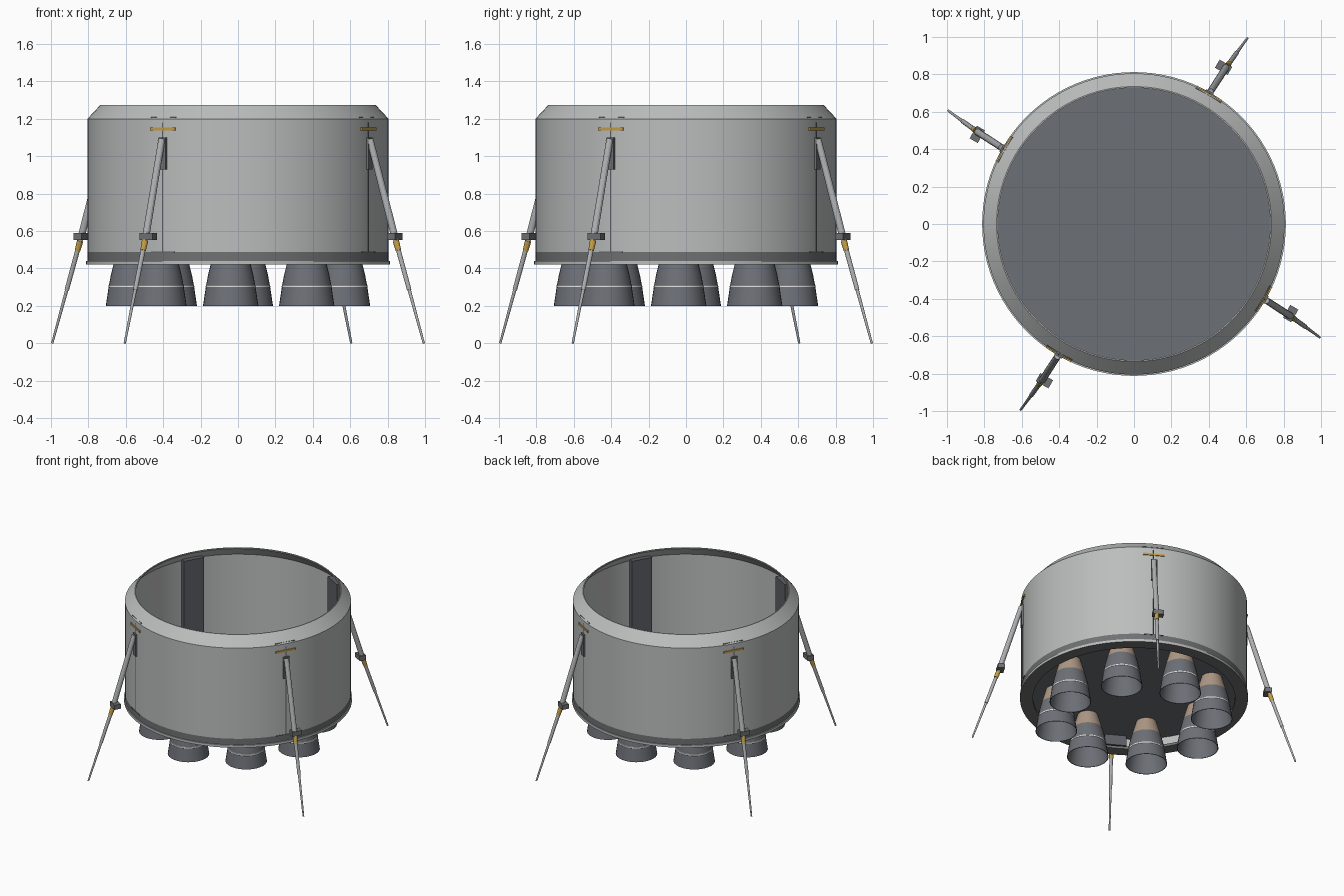
import bpy, bmesh, math
from mathutils import Vector, Matrix

if "Cube" in bpy.data.objects:
    bpy.data.objects.remove(bpy.data.objects["Cube"])


def material(name, rgb):
    m = bpy.data.materials.new(name)
    m.diffuse_color = (*rgb, 1)
    m.use_nodes = True
    m.node_tree.nodes["Principled BSDF"].inputs["Base Color"].default_value = m.diffuse_color
    return m


SKIN = material("light grey skin", (0.50, 0.51, 0.51))
STEEL = material("engine grey", (0.15, 0.16, 0.18))
BAND = material("band grey", (0.16, 0.165, 0.17))
BAY = material("bay dark grey", (0.11, 0.115, 0.13))
TAN = material("throat tan", (0.42, 0.31, 0.23))
GOLD = material("gold", (0.55, 0.34, 0.06))
WHITE = material("stripe white", (0.75, 0.75, 0.75))
STRUT = material("strut grey", (0.42, 0.43, 0.44))


def finish(name, bm, mats, smooth=True):
    me = bpy.data.meshes.new(name)
    bm.to_mesh(me)
    bm.free()
    for m in mats:
        me.materials.append(m)
    ob = bpy.data.objects.new(name, me)
    bpy.context.collection.objects.link(ob)
    if smooth:
        bpy.context.view_layer.objects.active = ob
        ob.select_set(True)
        bpy.ops.object.shade_smooth_by_angle(angle=math.radians(25))
        ob.select_set(False)
    return ob


def lathe(name, profile, mats, pick=lambda i: 0, sides=64, at=(0, 0, 0), closed=False):
    """Spin (radius, height) points around z; pick gives the material of each band."""
    bm = bmesh.new()
    rings = []
    for r, z in profile:
        if r == 0:
            rings.append([bm.verts.new((at[0], at[1], at[2] + z))] * sides)
        else:
            rings.append([bm.verts.new((at[0] + r * math.cos(2 * math.pi * k / sides),
                                        at[1] + r * math.sin(2 * math.pi * k / sides),
                                        at[2] + z)) for k in range(sides)])
    n = len(rings)
    for i in range(n if closed else n - 1):
        a, b = rings[i], rings[(i + 1) % n]
        for k in range(sides):
            j = (k + 1) % sides
            corners = list(dict.fromkeys((a[k], a[j], b[j], b[k])))
            if len(corners) > 2:
                bm.faces.new(corners).material_index = pick(i)
    bmesh.ops.recalc_face_normals(bm, faces=bm.faces)
    return finish(name, bm, mats)


def box(name, angle, r, side, z, size, mat):
    """Box of size (radial, tangential, height) placed around the hull."""
    bm = bmesh.new()
    bmesh.ops.create_cube(bm, size=1)
    place = (Matrix.Rotation(angle, 4, 'Z') @ Matrix.Translation((r, side, z))
             @ Matrix.Diagonal((*size, 1)))
    bmesh.ops.transform(bm, matrix=place, verts=bm.verts)
    return finish(name, bm, [mat], False)


def rod(name, p, q, r1, r2, mat, sides=12):
    bm = bmesh.new()
    d = q - p
    place = Matrix.Translation((p + q) / 2) @ d.to_track_quat('Z', 'Y').to_matrix().to_4x4()
    bmesh.ops.create_cone(bm, cap_ends=True, segments=sides, radius1=r1, radius2=r2,
                          depth=d.length, matrix=place)
    return finish(name, bm, [mat])


# Hull shell: flange, dark band, wall, sloped shoulder, thin inner wall
hull = [(0.72, 0.42), (0.812, 0.42), (0.812, 0.44), (0.805, 0.44), (0.805, 0.488),
        (0.805, 1.20), (0.735, 1.275), (0.728, 1.275), (0.728, 1.267), (0.79, 1.195),
        (0.79, 0.44), (0.72, 0.44)]
lathe("hull", hull, [SKIN, BAND], lambda i: 1 if i in (0, 3, 11) else 0, 96, closed=True)

# Thrust plate that carries the engines
lathe("thrust_plate", [(0, 0.54), (0.79, 0.54), (0.79, 0.565), (0, 0.565)], [STEEL], sides=96)

# Ring of eight engines: bell, pale stripe, tan throat, hollow inside
bell = [(0.148, 0.20), (0.133, 0.30), (0.134, 0.302), (0.133, 0.310), (0.131, 0.312),
        (0.121, 0.365), (0.106, 0.425), (0.073, 0.54)]
inside = [(0.060, 0.52), (0.100, 0.42), (0.127, 0.30), (0.144, 0.20)]
for k in range(8):
    a = math.radians(-4 + 45 * k)
    lathe("engine_%d" % (k + 1), bell + [(0, 0.54), (0, 0.52)] + inside,
          [STEEL, WHITE, TAN], lambda i: {1: 1, 2: 1, 3: 1, 6: 2}.get(i, 0), 32,
          at=(0.56 * math.cos(a), 0.56 * math.sin(a), 0), closed=True)

# Four legs with their bays, brackets and markings
for k in range(4):
    a = math.radians(-30 + 90 * k)
    tag = "_%d" % (k + 1)

    def point(r, side, z):
        return Matrix.Rotation(a, 3, 'Z') @ Vector((r, side, z))

    box("leg_bay" + tag, a, 0.768, 0, 0.835, (0.056, 0.156, 0.75), BAY)
    box("bay_seam" + tag, a, 0.803, 0, 0.835, (0.008, 0.006, 0.69), BAY)
    box("bay_sill" + tag, a, 0.803, 0, 0.487, (0.008, 0.14, 0.006), BAY)
    box("gold_mark" + tag, a, 0.805, 0, 1.145, (0.009, 0.154, 0.015), GOLD)
    box("leg_bracket" + tag, a, 0.806, 0.002, 1.015, (0.022, 0.045, 0.17), BAND)

    top, knee, foot = point(0.815, 0, 1.09), point(0.972, -0.008, 0.57), point(1.163, -0.028, 0.0)
    low = foot - knee
    rod("upper_strut" + tag, top, knee, 0.018, 0.019, STRUT)
    box("leg_clamp" + tag, a, 0.965, 0.004, 0.571, (0.05, 0.078, 0.036), BAND)
    rod("gold_collar" + tag, knee + low * 0.04, knee + low * 0.13, 0.017, 0.015, GOLD)
    rod("lower_strut" + tag, knee, knee + low * 0.5, 0.013, 0.012, STRUT)
    rod("foot_strut" + tag, knee + low * 0.5, foot, 0.009, 0.006, STRUT)
